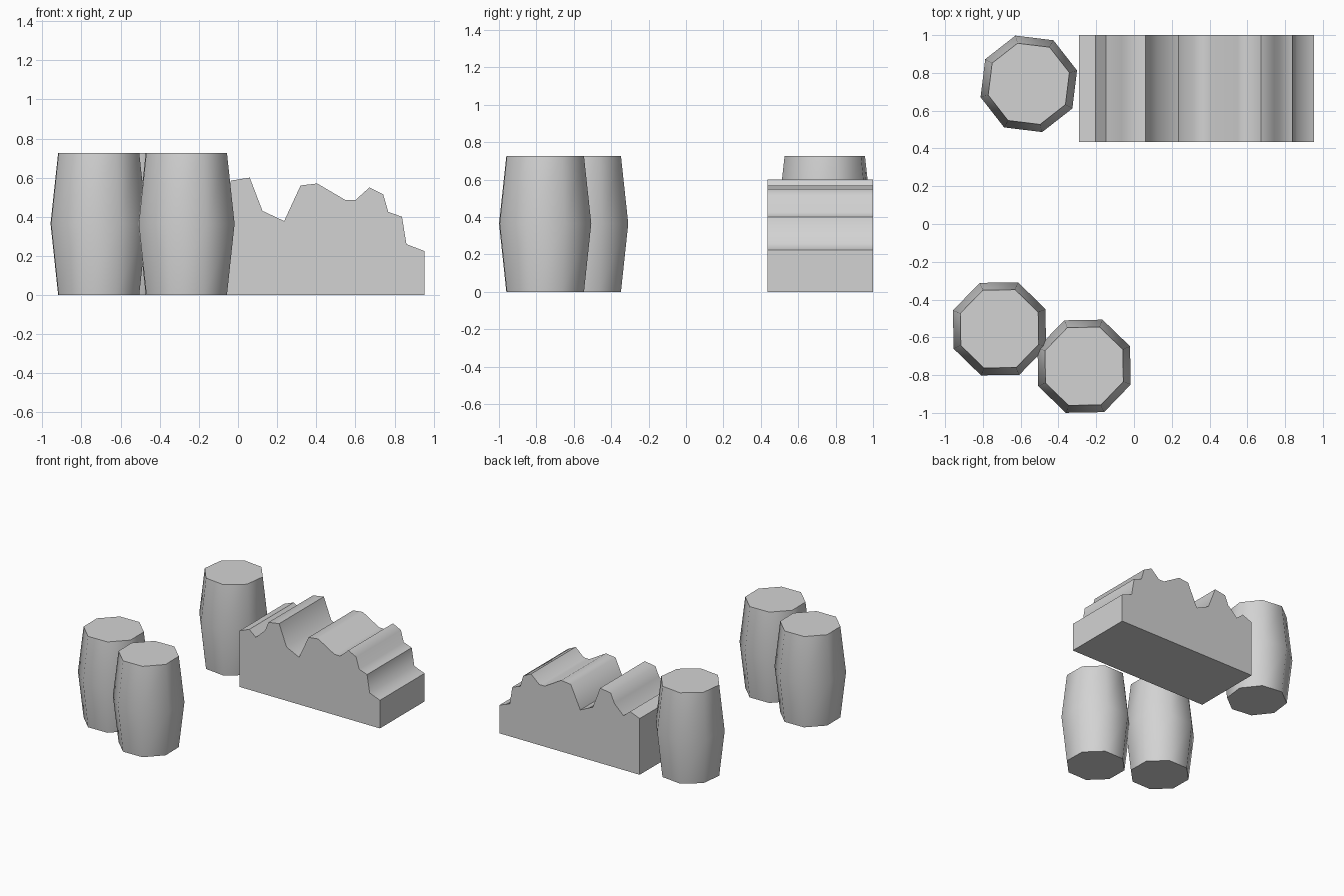
import bpy, bmesh, math

cube = bpy.data.objects.get("Cube")
if cube:
    bpy.data.objects.remove(cube, do_unlink=True)

# One plain grey for everything
grey = bpy.data.materials.new("plain_grey")
grey.use_nodes = True
colour = (0.65, 0.65, 0.65, 1)
grey.diffuse_color = colour
grey.node_tree.nodes["Principled BSDF"].inputs["Base Color"].default_value = colour


def finish(name, bm, location=(0, 0, 0), turn=0):
    bmesh.ops.recalc_face_normals(bm, faces=bm.faces)
    mesh = bpy.data.meshes.new(name)
    bm.to_mesh(mesh)
    bm.free()
    mesh.materials.append(grey)
    obj = bpy.data.objects.new(name, mesh)
    obj.location = location
    obj.rotation_euler.z = math.radians(turn)
    bpy.context.collection.objects.link(obj)
    bpy.ops.object.select_all(action='DESELECT')
    obj.select_set(True)
    bpy.context.view_layer.objects.active = obj
    bpy.ops.object.shade_smooth_by_angle(angle=math.radians(60))
    return obj


def barrel(name, x, y, turn):
    # Eight-sided barrel: three rings, bulging at mid height
    bm = bmesh.new()
    sides = 8
    rings = []
    for z, radius in ((0, 0.223), (0.365, 0.265), (0.727, 0.223)):
        ring = []
        for i in range(sides):
            a = math.tau * (i + 0.5) / sides
            ring.append(bm.verts.new((radius * math.cos(a), radius * math.sin(a), z)))
        rings.append(ring)
    for low, high in zip(rings, rings[1:]):
        for i in range(sides):
            j = (i + 1) % sides
            bm.faces.new((low[i], low[j], high[j], high[i]))
    bm.faces.new(rings[0])
    bm.faces.new(rings[-1])
    return finish(name, bm, (x, y, 0), turn)


barrel("front_right_barrel", -0.712, -0.555, 0.8)
barrel("front_middle_barrel", -0.264, -0.753, 1)
barrel("back_right_barrel", -0.557, 0.742, -7)

# Heap of rubble: a jagged profile extruded front to back
profile = [(-0.29, 0), (-0.29, 0.45), (-0.205, 0.483), (-0.147, 0.435),
           (-0.065, 0.512), (-0.035, 0.585), (0.06, 0.6), (0.125, 0.43),
           (0.236, 0.378), (0.32, 0.56), (0.405, 0.57), (0.55, 0.485),
           (0.6, 0.485), (0.672, 0.55), (0.742, 0.515), (0.768, 0.425),
           (0.838, 0.4), (0.861, 0.26), (0.952, 0.225), (0.952, 0)]
bm = bmesh.new()
front = bm.faces.new([bm.verts.new((x, 0.435, z)) for x, z in profile])
back = bmesh.ops.extrude_face_region(bm, geom=[front])
moved = [v for v in back["geom"] if isinstance(v, bmesh.types.BMVert)]
bmesh.ops.translate(bm, verts=moved, vec=(0, 0.565, 0))
finish("rubble_heap", bm)
